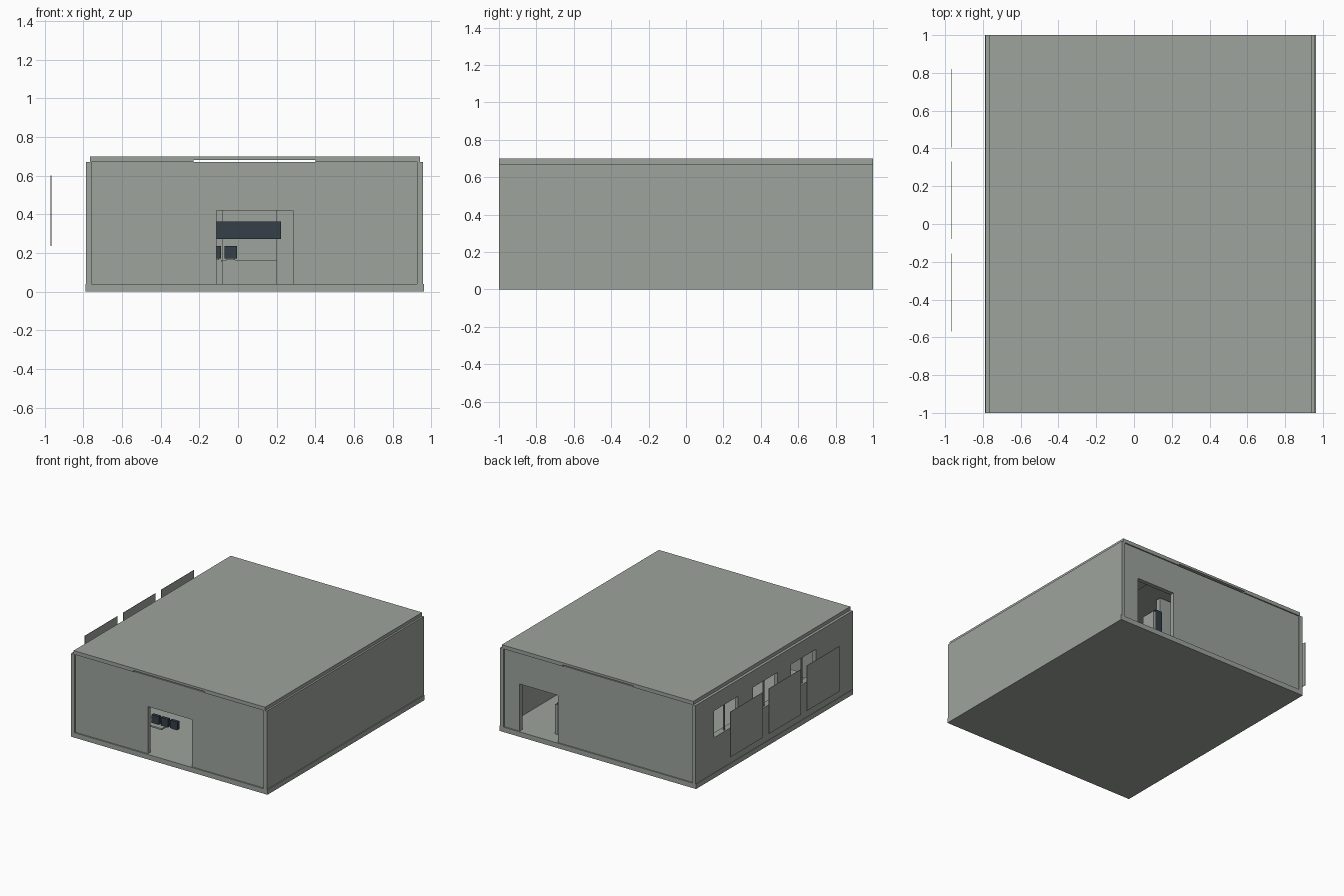
import bpy, bmesh

if "Cube" in bpy.data.objects:
    bpy.data.objects.remove(bpy.data.objects["Cube"])


def material(name, rgb):
    m = bpy.data.materials.new(name)
    m.diffuse_color = (*rgb, 1)
    m.use_nodes = True
    m.node_tree.nodes["Principled BSDF"].inputs["Base Color"].default_value = m.diffuse_color
    return m


GREY = material("warm_grey", (0.34, 0.37, 0.34))
DARK = material("dark_slate", (0.034, 0.050, 0.064))


def boxes(name, spans, mat=GREY):
    """One object made of boxes given as (x0, x1, y0, y1, z0, z1)."""
    bm = bmesh.new()
    for x0, x1, y0, y1, z0, z1 in spans:
        for v in bmesh.ops.create_cube(bm, size=1)["verts"]:
            v.co.x = x0 if v.co.x < 0 else x1
            v.co.y = y0 if v.co.y < 0 else y1
            v.co.z = z0 if v.co.z < 0 else z1
    me = bpy.data.meshes.new(name)
    bm.to_mesh(me)
    bm.free()
    me.materials.append(mat)
    ob = bpy.data.objects.new(name, me)
    bpy.context.collection.objects.link(ob)
    return ob


FLOOR, TOP = 0.04, 0.67
LEFT, RIGHT = -0.757, 0.927      # inner faces of the side walls

# floor slab and side walls
boxes("floor_slab", [(-0.79, 0.963, -1, 1, 0, FLOOR)])
boxes("right_wall", [(RIGHT, 0.957, -1, 1, FLOOR, TOP)])

# left wall with three window openings
W0, W1 = 0.32, 0.54
windows = [(-0.53, -0.21), (-0.04, 0.27), (0.46, 0.77)]
spans = [(-0.787, LEFT, -1, 1, FLOOR, W0), (-0.787, LEFT, -1, 1, W1, TOP)]
edges = [-1] + [y for w in windows for y in w] + [1]
for a, b in zip(edges[::2], edges[1::2]):
    spans.append((-0.787, LEFT, a, b, W0, W1))
boxes("left_wall", spans)

# window mullions and sills
for i, (a, b) in enumerate(windows):
    mid = (a + b) / 2
    boxes(f"window_frame_{i + 1}", [
        (-0.775, -0.765, mid - 0.006, mid + 0.006, W0, W1),
        (-0.787, LEFT + 0.02, a, b, W0 - 0.01, W0 + 0.004)])

# backdrop panels standing outside the windows
for i, (a, b) in enumerate([(-0.57, -0.155), (-0.08, 0.33), (0.405, 0.82)]):
    boxes(f"backdrop_panel_{i + 1}", [(-0.969, -0.966, a, b, 0.235, 0.60)])


# end walls, slightly recessed, each with a doorway
def end_wall(name, y0, y1, d0, d1):
    boxes(name, [(LEFT, d0, y0, y1, FLOOR, TOP),
                 (d1, RIGHT, y0, y1, FLOOR, TOP),
                 (d0, d1, y0, y1, 0.42, TOP)])


end_wall("front_wall", -0.99, -0.955, -0.11, 0.285)
end_wall("back_wall", 0.955, 0.99, 0.45, 0.79)

# roof slab with a long slot along its underside
boxes("roof_slab", [(-0.765, -0.23, -1, 1, TOP, 0.70),
                    (0.40, 0.942, -1, 1, TOP, 0.70),
                    (-0.23, 0.40, -1, 1, TOP + 0.012, 0.70)])
boxes("wall_cap", [(-0.787, -0.765, -1, 1, TOP - 0.002, TOP + 0.002),
                   (0.942, 0.957, -1, 1, TOP - 0.002, TOP + 0.002)])

# interior: partition, header board and counter
boxes("partition", [(-0.08, 0.20, 0.50, 0.54, FLOOR, TOP)])
boxes("header_board", [(-0.25, 0.222, 0.47, 0.49, 0.272, 0.362)], DARK)
boxes("counter", [(-0.08, 0.20, 0.05, 0.18, FLOOR, 0.155),
                  (-0.087, 0.203, 0.045, 0.185, 0.155, 0.165)])

# row of screens on a bench left of the front door
boxes("bench", [(-0.45, -0.12, -0.80, -0.68, 0.155, 0.167),
                (-0.45, -0.43, -0.80, -0.68, FLOOR, 0.155)])
boxes("screens", [(x, x + 0.065, -0.765, -0.74, 0.172, 0.237)
                  for x in (-0.235, -0.153, -0.07)], DARK)
boxes("screen_stands", [(x, x + 0.045, -0.757, -0.747, 0.165, 0.172)
                        for x in (-0.225, -0.143, -0.06)])

# tall cabinet just inside the back door
boxes("cabinet", [(0.47, 0.53, 0.76, 0.88, FLOOR, 0.30)], DARK)
boxes("cabinet_side", [(0.53, 0.55, 0.76, 0.88, FLOOR, 0.28)])
